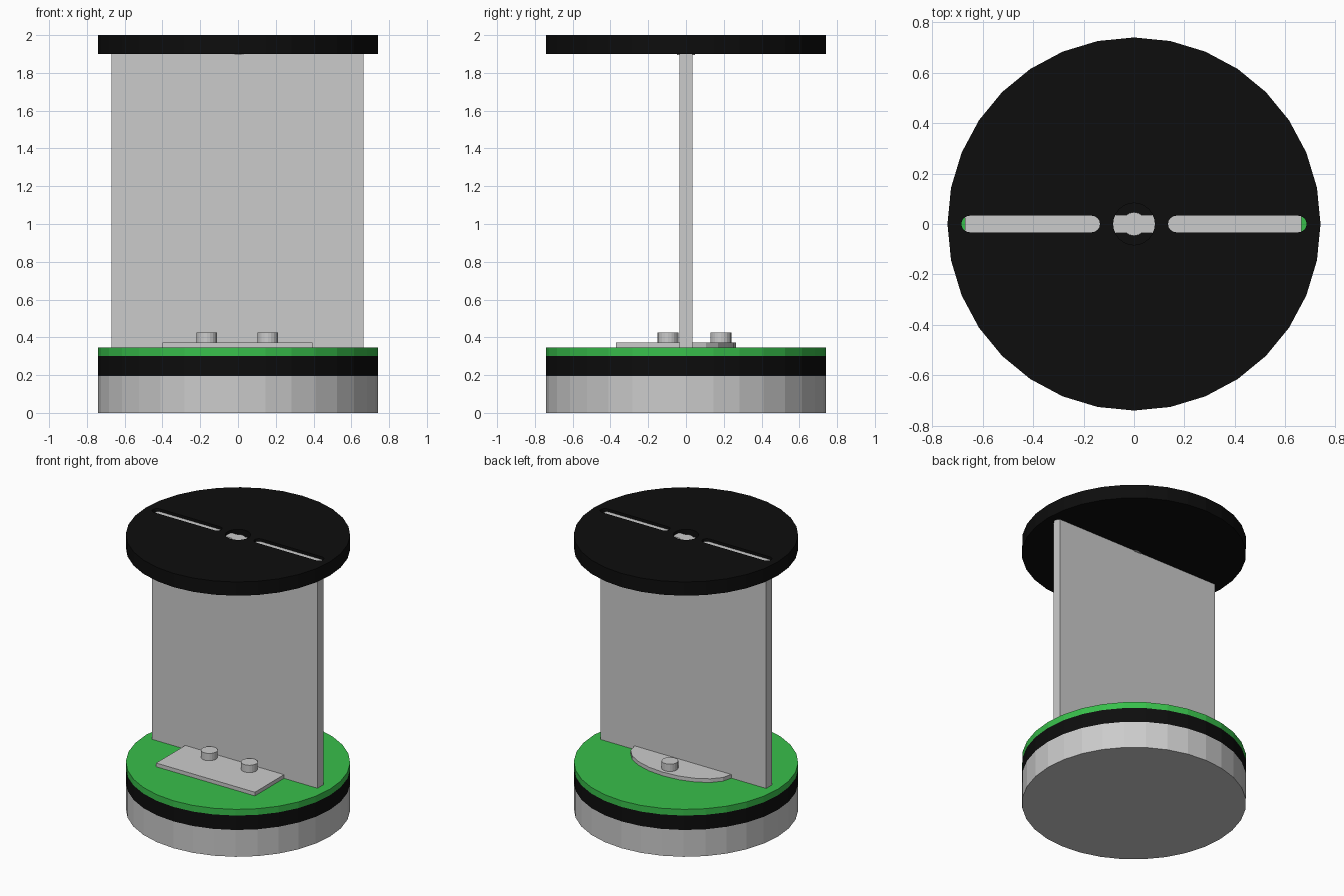
import bpy, bmesh
from math import sin, cos, pi, radians

if "Cube" in bpy.data.objects:
    bpy.data.objects.remove(bpy.data.objects["Cube"])


def material(name, rgb):
    m = bpy.data.materials.new(name)
    m.diffuse_color = (*rgb, 1)
    m.use_nodes = True
    m.node_tree.nodes["Principled BSDF"].inputs["Base Color"].default_value = m.diffuse_color
    return m


BLACK = material("black", (0.004, 0.004, 0.004))
GREEN = material("green", (0.04, 0.52, 0.07))


def arc(cx, cy, rx, ry, a0, a1, n):
    return [(cx + rx * cos(radians(a0 + (a1 - a0) * i / n)),
             cy + ry * sin(radians(a0 + (a1 - a0) * i / n))) for i in range(n + 1)]


def circle(r, n, cx=0, cy=0):
    return arc(cx, cy, r, r, 0, 360, n)[:-1]


def prism(name, pts, z0, z1, mat=None):
    """Extrude a counter-clockwise outline from z0 to z1."""
    bm = bmesh.new()
    low = [bm.verts.new((x, y, z0)) for x, y in pts]
    top = [bm.verts.new((x, y, z1)) for x, y in pts]
    bm.faces.new(low[::-1])
    bm.faces.new(top)
    n = len(pts)
    for i in range(n):
        j = (i + 1) % n
        bm.faces.new((low[i], low[j], top[j], top[i]))
    me = bpy.data.meshes.new(name)
    bm.to_mesh(me)
    bm.free()
    ob = bpy.data.objects.new(name, me)
    bpy.context.collection.objects.link(ob)
    if mat:
        me.materials.append(mat)
    return ob


def rect(x0, x1, y0, y1):
    return [(x0, y0), (x1, y0), (x1, y1), (x0, y1)]


def cut(target, cutter):
    mod = target.modifiers.new("cut", 'BOOLEAN')
    mod.operation = 'DIFFERENCE'
    mod.solver = 'EXACT'
    mod.object = cutter
    bpy.context.view_layer.objects.active = target
    bpy.ops.object.modifier_apply(modifier=mod.name)
    bpy.data.objects.remove(cutter)


R, SIDES = 0.74, 32

# Layered round base
prism("base_drum", circle(R, SIDES), 0, 0.195)
prism("base_band", circle(R, SIDES), 0.195, 0.3, BLACK)
prism("base_deck", circle(R, SIDES), 0.3, 0.345, GREEN)

# Upright panel and the pin at its top
prism("upright_panel", rect(-0.67, 0.665, -0.035, 0.035), 0.345, 1.98)
prism("top_pin", circle(0.047, 16), 1.895, 1.98)

# Top disc with two through slots and a round centre recess
disc = prism("top_disc", circle(R, SIDES), 1.9, 2.0, BLACK)
w = 0.033
for side in (-1, 1):
    c = side * 0.41
    h = 0.275 - w
    outline = arc(c + h, 0, w, w, -90, 90, 8) + arc(c - h, 0, w, w, 90, 270, 8)
    cut(disc, prism("slot_cutter", outline, 1.8, 2.1))
cut(disc, prism("recess_cutter", circle(0.083, 24), 1.95, 2.1))

# Foot plates: rectangular in front, curved behind
prism("front_foot_plate", rect(-0.4, 0.395, -0.37, -0.035), 0.345, 0.372)
prism("back_foot_plate", arc(0, 0.035, 0.39, 0.23, 0, 180, 10), 0.345, 0.372)

# Pegs standing on the foot plates
for name, x, y in (("front_peg_left", -0.165, -0.095),
                   ("front_peg_right", 0.158, -0.095),
                   ("back_peg", 0, 0.185)):
    prism(name, circle(0.055, 20, x, y), 0.36, 0.425)
